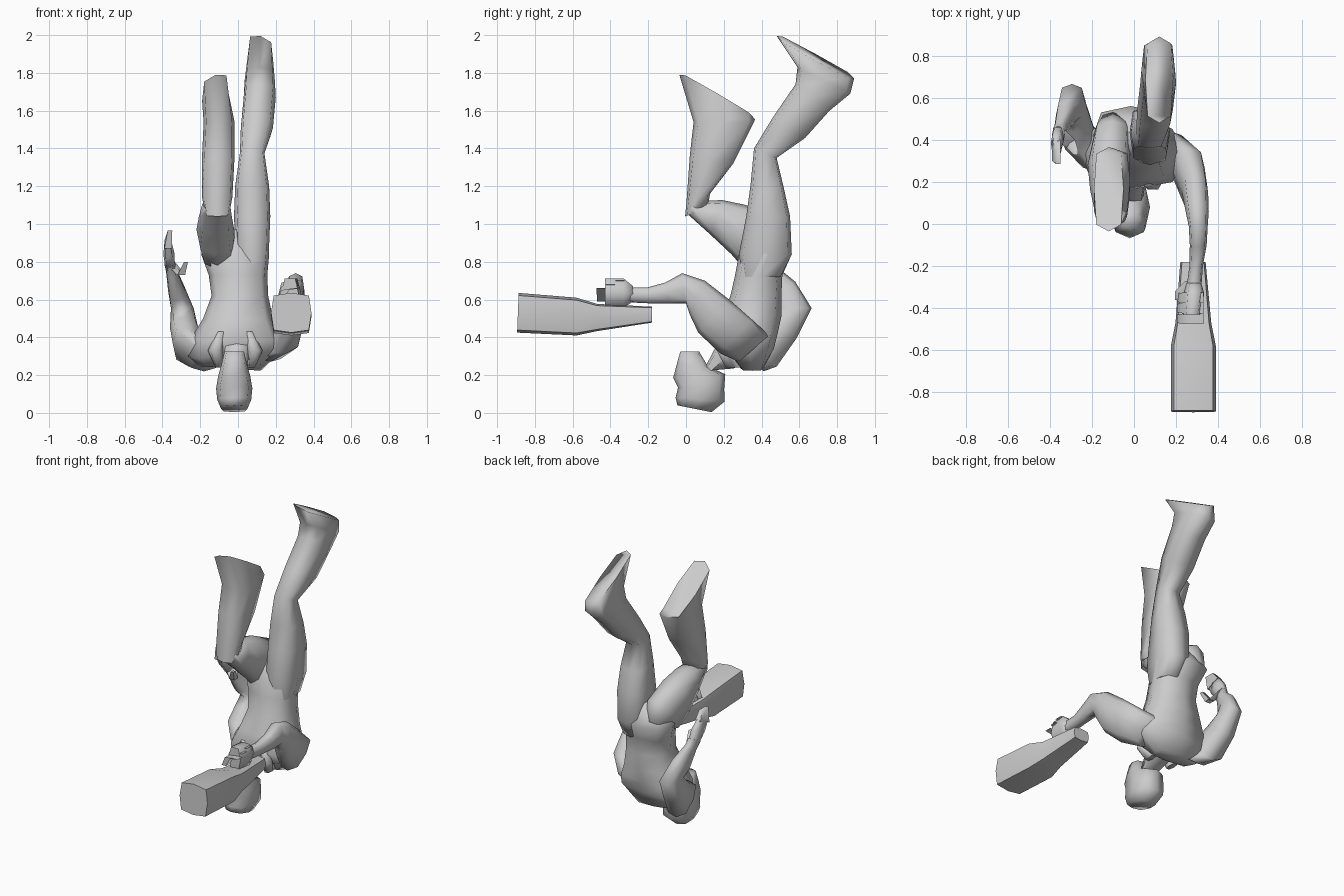
import bpy, bmesh, math
from mathutils import Vector


def loft(name, sections, n=8, power=0.7, angle=80):
    """Skin rings: (cx, cy, cz, half width in x, vy, vz[, z tilt of the width axis])."""
    bm = bmesh.new()
    rings = []
    for s in sections:
        c, v = Vector(s[:3]), Vector((0, s[4], s[5]))
        u = Vector((s[3], 0, s[6] if len(s) > 6 else 0))
        ring = []
        for i in range(n):
            a = math.tau * (i + (0.5 if n == 4 else 0)) / n
            ca, sa = math.cos(a), math.sin(a)
            p = 0.0001 if n == 4 else power
            ca = math.copysign(abs(ca) ** p, ca) if abs(ca) > 1e-6 else 0
            sa = math.copysign(abs(sa) ** p, sa) if abs(sa) > 1e-6 else 0
            ring.append(bm.verts.new(c + u * ca + v * sa))
        rings.append(ring)
    for a, b in zip(rings, rings[1:]):
        for i in range(n):
            j = (i + 1) % n
            bm.faces.new((a[i], a[j], b[j], b[i]))
    bm.faces.new(rings[0])
    bm.faces.new(rings[-1])
    bmesh.ops.recalc_face_normals(bm, faces=bm.faces)
    me = bpy.data.meshes.new(name)
    bm.to_mesh(me)
    bm.free()
    ob = bpy.data.objects.new(name, me)
    bpy.context.collection.objects.link(ob)
    bpy.ops.object.select_all(action='DESELECT')
    ob.select_set(True)
    bpy.context.view_layer.objects.active = ob
    bpy.ops.object.shade_smooth_by_angle(angle=math.radians(angle))
    return ob


# Upside-down head: crown at the bottom, chin at the top
loft("head", [
    (-0.02, 0.045, 0.022, 0.07, 0.09, -0.018),
    (-0.02, 0.075, 0.07, 0.09, 0.13, -0.01),
    (-0.02, 0.08, 0.13, 0.096, 0.122, -0.005),
    (-0.02, 0.07, 0.195, 0.085, 0.138, 0.01),
    (-0.02, 0.035, 0.255, 0.068, 0.082, -0.01),
    (-0.02, 0.02, 0.324, 0.052, 0.05, 0.0)])
loft("neck", [
    (-0.02, 0.10, 0.19, 0.06, 0.05, 0.045),
    (-0.01, 0.20, 0.285, 0.065, 0.05, -0.05),
    (0.0, 0.31, 0.37, 0.10, 0.08, -0.08)])

# Torso from shoulders up to the hips
loft("torso", [
    (-0.04, 0.35, 0.235, 0.16, 0.06, 0.0, -0.012),
    (-0.01, 0.335, 0.32, 0.255, 0.13, 0.02, 0.02),
    (-0.005, 0.325, 0.40, 0.24, 0.16, 0.02),
    (0.0, 0.345, 0.50, 0.185, 0.16, 0.01),
    (0.01, 0.37, 0.62, 0.15, 0.135, 0.0),
    (0.0, 0.385, 0.73, 0.155, 0.125, 0.0),
    (-0.015, 0.42, 0.84, 0.18, 0.14, 0.0),
    (-0.015, 0.42, 0.91, 0.15, 0.10, 0.0),
    (0.0, 0.42, 0.97, 0.07, 0.06, 0.0)])
for s, x in ((1, 0.06), (-1, -0.09)):
    loft("jacket_collar", [
        (x + s * 0.01, 0.25, 0.24, 0.02, 0.045, 0.0),
        (x + s * 0.03, 0.19, 0.33, 0.04, 0.03, 0.0),
        (x, 0.20, 0.43, 0.02, 0.02, 0.0)], 6)

# Straight leg with flared trouser end
loft("straight_leg", [
    (0.08, 0.40, 0.72, 0.07, 0.10, 0.0),
    (0.075, 0.42, 0.84, 0.088, 0.14, 0.0),
    (0.075, 0.435, 1.04, 0.096, 0.116, 0.0),
    (0.075, 0.43, 1.20, 0.09, 0.088, -0.01),
    (0.075, 0.42, 1.375, 0.065, 0.06, -0.025),
    (0.10, 0.545, 1.51, 0.085, 0.085, -0.055),
    (0.115, 0.67, 1.67, 0.085, 0.09, -0.07),
    (0.115, 0.73, 1.76, 0.08, 0.14, -0.07),
    (0.12, 0.685, 1.883, 0.066, 0.205, -0.112, -0.018)], power=0.5)

# Bent leg: thigh runs forward to the knee, shin goes up
loft("bent_leg_thigh", [
    (-0.10, 0.47, 0.83, 0.06, 0.06, 0.05),
    (-0.105, 0.40, 0.89, 0.09, 0.09, 0.13),
    (-0.12, 0.28, 0.97, 0.10, 0.04, 0.13),
    (-0.12, 0.16, 1.035, 0.088, 0.03, 0.092),
    (-0.11, 0.03, 1.09, 0.07, 0.03, 0.03)])
loft("bent_leg_shin", [
    (-0.11, 0.055, 1.06, 0.065, 0.06, 0.02),
    (-0.11, 0.065, 1.14, 0.08, 0.062, 0.02),
    (-0.105, 0.135, 1.34, 0.086, 0.115, -0.02),
    (-0.10, 0.20, 1.54, 0.082, 0.16, 0.0),
    (-0.12, 0.165, 1.672, 0.07, 0.2, -0.117, 0.02)], power=0.5)

# Arm stretched forward, holding the case
loft("forward_arm", [
    (0.17, 0.36, 0.34, 0.07, 0.08, 0.07),
    (0.255, 0.27, 0.40, 0.08, 0.09, 0.085, 0.02),
    (0.29, 0.15, 0.51, 0.062, 0.085, 0.085),
    (0.30, 0.06, 0.61, 0.055, 0.04, 0.09),
    (0.305, -0.01, 0.66, 0.045, -0.01, 0.08),
    (0.305, -0.10, 0.635, 0.04, -0.01, 0.055),
    (0.295, -0.20, 0.622, 0.032, -0.005, 0.042),
    (0.285, -0.30, 0.625, 0.035, 0.0, 0.04)])
loft("gripping_palm", [
    (0.285, -0.28, 0.63, 0.035, 0.0, 0.045),
    (0.285, -0.33, 0.635, 0.048, 0.0, 0.085),
    (0.275, -0.43, 0.635, 0.045, 0.0, 0.085)], 6)
for i in range(3):
    y = -0.35 - 0.05 * i
    loft("gripping_finger", [
        (0.31, y, 0.70 - 0.02 * i, 0.02, 0.024, 0.0),
        (0.25, y, 0.69 - 0.02 * i, 0.02, 0.024, 0.0),
        (0.22, y, 0.59, 0.016, 0.02, 0.0)], 4)
loft("gripping_thumb", [
    (0.27, -0.29, 0.63, 0.025, 0.02, 0.0),
    (0.215, -0.34, 0.61, 0.02, 0.02, 0.0)], 4)

# Tapered case held in front
loft("tapered_case", [
    (0.282, -0.89, 0.53, 0.107, 0.004, 0.105),
    (0.282, -0.58, 0.51, 0.107, 0.0, 0.10),
    (0.282, -0.47, 0.505, 0.085, 0.0, 0.072),
    (0.28, -0.18, 0.52, 0.06, 0.0, 0.042)], 8, 0.4, 60)

# Arm bent behind the body with raised open hand
loft("bent_arm", [
    (-0.18, 0.33, 0.30, 0.08, 0.08, -0.08),
    (-0.26, 0.41, 0.345, 0.085, 0.07, -0.10, -0.02),
    (-0.285, 0.51, 0.45, 0.075, 0.075, -0.055),
    (-0.295, 0.58, 0.555, 0.06, 0.085, 0.0),
    (-0.325, 0.52, 0.645, 0.045, 0.058, 0.05),
    (-0.35, 0.45, 0.74, 0.03, 0.035, 0.03),
    (-0.36, 0.42, 0.79, 0.03, 0.045, 0.02)])
loft("open_palm", [
    (-0.36, 0.43, 0.77, 0.025, 0.04, 0.02),
    (-0.365, 0.39, 0.84, 0.03, 0.055, 0.02),
    (-0.37, 0.35, 0.90, 0.02, 0.05, 0.02)], 6)
loft("open_fingers", [
    (-0.37, 0.35, 0.89, 0.02, 0.05, 0.02),
    (-0.36, 0.32, 0.965, 0.012, 0.035, 0.0)], 4)
loft("open_thumb", [
    (-0.345, 0.42, 0.78, 0.02, 0.025, 0.01),
    (-0.30, 0.38, 0.73, 0.02, 0.02, 0.0),
    (-0.275, 0.34, 0.80, 0.01, 0.012, 0.0)], 4)
